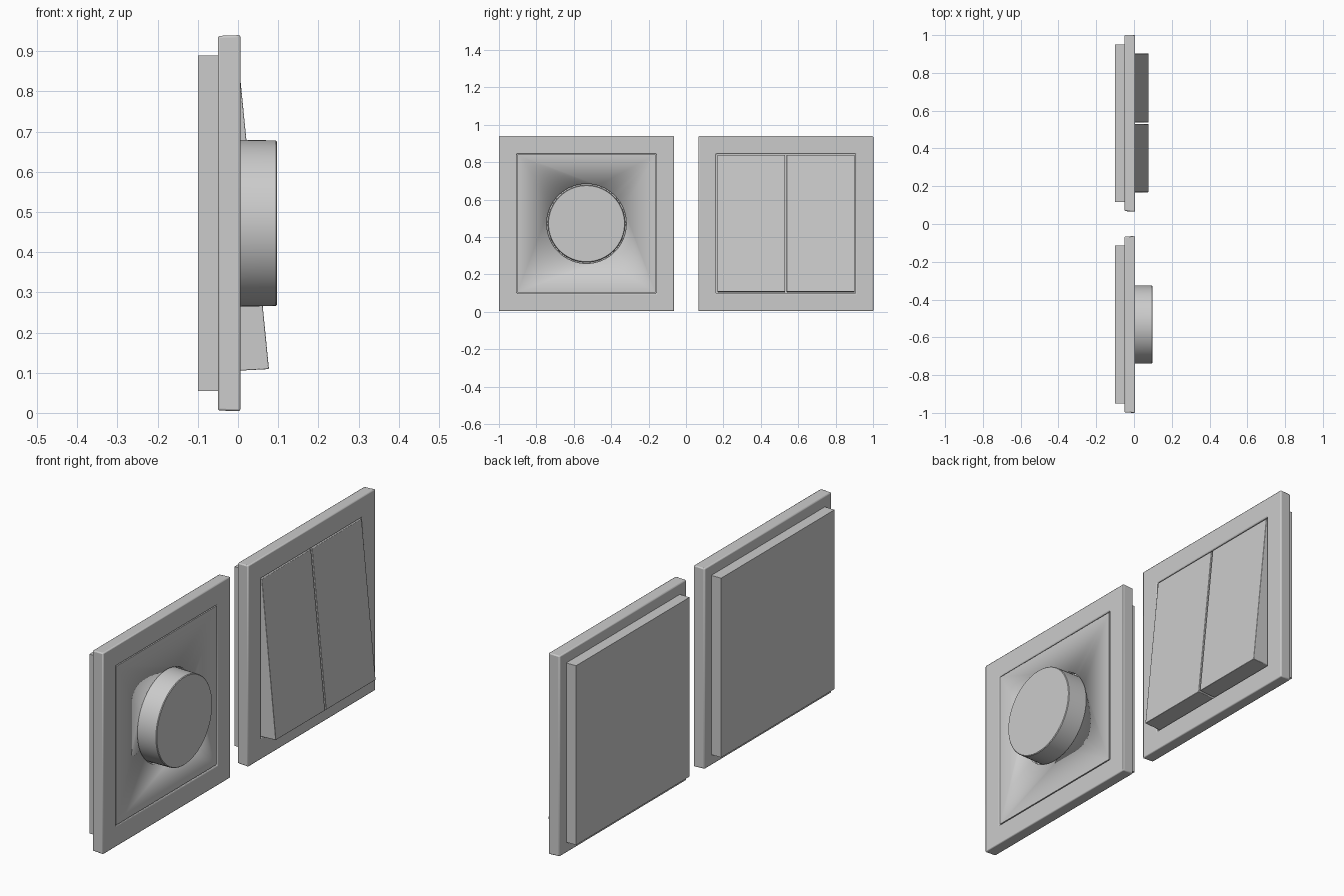
import bpy, bmesh, math
from mathutils import Matrix

if "Cube" in bpy.data.objects:
    bpy.data.objects.remove(bpy.data.objects["Cube"])

ZC = 0.472  # height of the plate centres


def finish(bm, name, bevel=0.0):
    bmesh.ops.recalc_face_normals(bm, faces=bm.faces)
    me = bpy.data.meshes.new(name)
    bm.to_mesh(me)
    bm.free()
    ob = bpy.data.objects.new(name, me)
    bpy.context.collection.objects.link(ob)
    if bevel:
        m = ob.modifiers.new("bevel", 'BEVEL')
        m.width, m.segments, m.limit_method = bevel, 2, 'ANGLE'
    bpy.ops.object.select_all(action='DESELECT')
    bpy.context.view_layer.objects.active = ob
    ob.select_set(True)
    bpy.ops.object.shade_smooth_by_angle(angle=math.radians(35))
    return ob


def box(name, x0, x1, y0, y1, z0, z1, bevel=0.0):
    bm = bmesh.new()
    bmesh.ops.create_cube(bm, size=1)
    bmesh.ops.scale(bm, vec=(x1 - x0, y1 - y0, z1 - z0), verts=bm.verts)
    bmesh.ops.translate(bm, vec=((x0 + x1) / 2, (y0 + y1) / 2, (z0 + z1) / 2), verts=bm.verts)
    return finish(bm, name, bevel)


def lofted(name, yc, loops, n, bevel=0.0, closed=True):
    """Join rings (x, radius-or-half-size) with n corners around the x axis."""
    bm = bmesh.new()
    rings = []
    for x, r in loops:
        rad = r * math.sqrt(2) if n == 4 else r
        off = math.pi / 4 if n == 4 else 0
        rings.append([bm.verts.new((x, yc + rad * math.cos(off + 2 * math.pi * i / n),
                                    ZC + rad * math.sin(off + 2 * math.pi * i / n)))
                      for i in range(n)])
    pairs = list(zip(rings, rings[1:]))
    if closed:
        pairs.append((rings[-1], rings[0]))
    for a, b in pairs:
        for i in range(n):
            j = (i + 1) % n
            bm.faces.new((a[i], a[j], b[j], b[i]))
    if not closed:
        bm.faces.new(rings[0])
        bm.faces.new(rings[-1])
    return finish(bm, name, bevel)


def rocker(name, y0, y1):
    # wedge profile (x, z), thin at the top and raised at the bottom
    prof = [(-0.045, 0.105), (0.0, 0.105), (0.077, 0.109), (0.005, 0.84), (-0.045, 0.84)]
    bm = bmesh.new()
    f = bm.faces.new([bm.verts.new((x, y0, z)) for x, z in prof])
    ext = bmesh.ops.extrude_face_region(bm, geom=[f])["geom"]
    bmesh.ops.translate(bm, vec=(0, y1 - y0, 0),
                        verts=[v for v in ext if isinstance(v, bmesh.types.BMVert)])
    return finish(bm, name, 0.002)


# wall boxes and square frames
for label, yc in (("dimmer", -0.532), ("switch", 0.534)):
    box(label + "_back_box", -0.1, -0.045, yc - 0.417, yc + 0.417, ZC - 0.417, ZC + 0.417)
    lofted(label + "_frame", yc, [(-0.05, 0.466), (0.006, 0.468), (0.006, 0.373), (-0.05, 0.373)],
           4, 0.005)

# dimmer cover plate with round opening
plate = box("dimmer_cover", -0.047, 0.004, -0.532 - 0.369, -0.532 + 0.369, ZC - 0.369, ZC + 0.369)
cutter = lofted("knob_hole_cutter", -0.532, [(-0.02, 0.213), (0.05, 0.213)], 64, closed=False)
cut = plate.modifiers.new("hole", 'BOOLEAN')
cut.object, cut.operation, cut.solver = cutter, 'DIFFERENCE', 'EXACT'
cutter.hide_render = True
cutter.hide_set(True)

# rotary knob
lofted("dimmer_knob", -0.532, [(-0.03, 0.208), (0.094, 0.206), (0.097, 0.203)], 64, closed=False)

# pair of rockers
rocker("rocker_left", 0.168, 0.530)
rocker("rocker_right", 0.538, 0.902)
